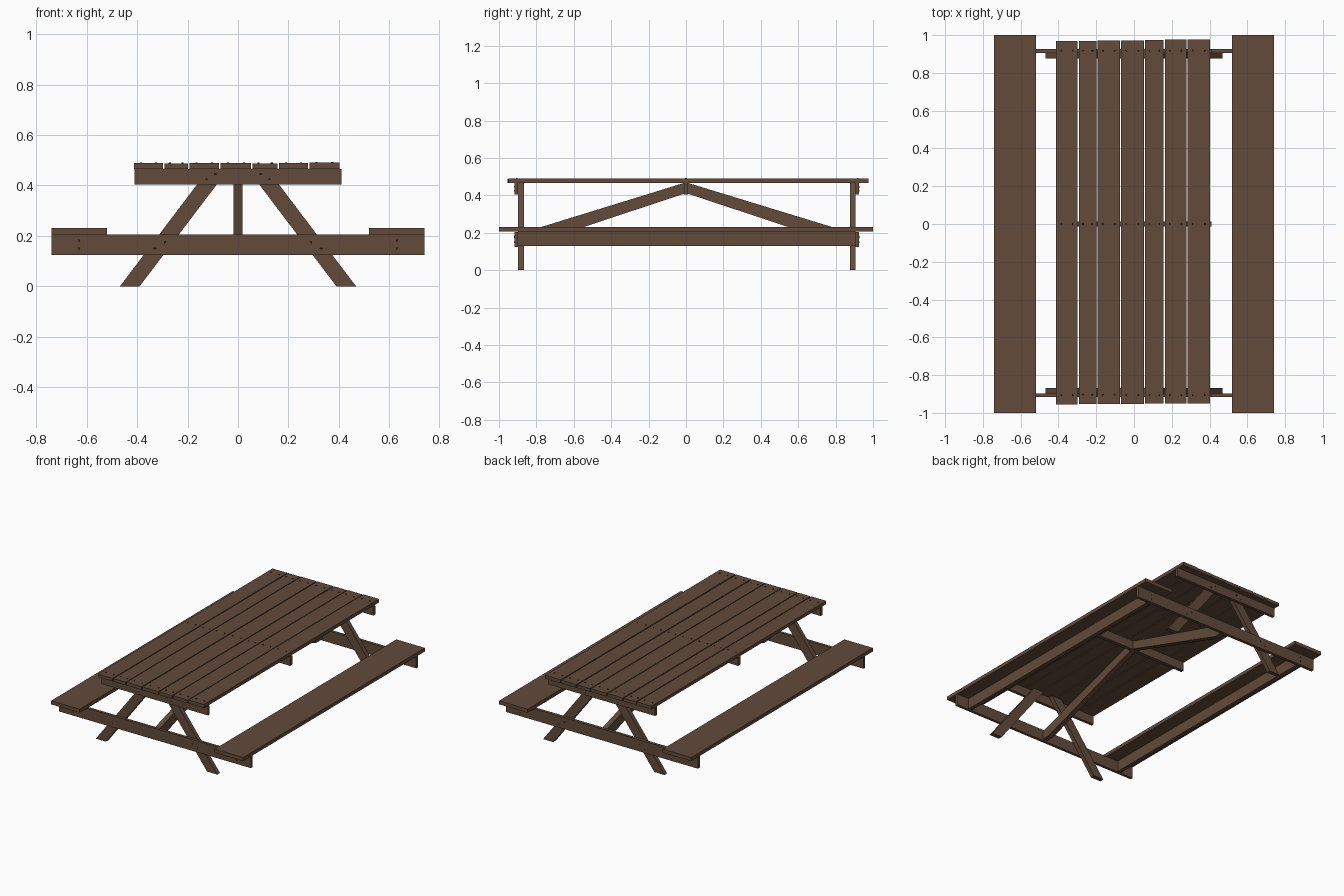
import bpy, bmesh, math, random
from mathutils import Matrix

if "Cube" in bpy.data.objects:
    bpy.data.objects.remove(bpy.data.objects["Cube"])

random.seed(4)


def material(name, rgb):
    m = bpy.data.materials.new(name)
    m.diffuse_color = (*rgb, 1)
    m.use_nodes = True
    m.node_tree.nodes["Principled BSDF"].inputs["Base Color"].default_value = m.diffuse_color
    return m


wood = material("brown_wood", (0.122, 0.070, 0.043))
iron = material("dark_iron", (0.022, 0.016, 0.013))


def finish(name, bm, mat):
    bmesh.ops.recalc_face_normals(bm, faces=bm.faces)
    mesh = bpy.data.meshes.new(name)
    bm.to_mesh(mesh)
    bm.free()
    mesh.materials.append(mat)
    ob = bpy.data.objects.new(name, mesh)
    bpy.context.collection.objects.link(ob)
    return ob


def prism(name, profile, axis, lo, hi):
    """Extrude a 2D profile along x (profile is y,z) or along y (profile is x,z)."""
    bm = bmesh.new()

    def place(p, d):
        return (d, p[0], p[1]) if axis == "x" else (p[0], d, p[1])

    a = [bm.verts.new(place(p, lo)) for p in profile]
    b = [bm.verts.new(place(p, hi)) for p in profile]
    bm.faces.new(a)
    bm.faces.new(b[::-1])
    n = len(a)
    for i in range(n):
        bm.faces.new((a[i], b[i], b[(i + 1) % n], a[(i + 1) % n]))
    return finish(name, bm, wood)


def board(name, x0, x1, y0, y1, z0, z1):
    return prism(name, [(x0, z0), (x1, z0), (x1, z1), (x0, z1)], "y", y0, y1)


def nails(name, points, along_y=False):
    """Small flat nail heads centred on the given points."""
    bm = bmesh.new()
    turn = Matrix.Rotation(math.pi / 2, 4, "X") if along_y else Matrix()
    for p in points:
        bmesh.ops.create_cone(bm, cap_ends=True, segments=8, radius1=0.005,
                              radius2=0.004, depth=0.005,
                              matrix=Matrix.Translation(p) @ turn)
    return finish(name, bm, iron)


# Table top planks of uneven width and length, with narrow gaps
edges = [-0.415, -0.295, -0.195, -0.072, 0.055, 0.16, 0.28, 0.405]
top_nails = []
for i, (a, b) in enumerate(zip(edges, edges[1:])):
    lift = random.uniform(-0.0015, 0.0015)
    board(f"table_plank_{i + 1}", a + 0.003, b - 0.003,
          -0.955 + 0.001 * i, 0.968 + 0.0015 * i, 0.466, 0.489 + lift)
    for y in (-0.905, 0.0, 0.918):
        for t in (0.25, 0.75):
            top_nails.append((a + (b - a) * t, y, 0.4895 + lift))
nails("table_top_nails", top_nails)

# Trestle frame at each end: outer boards, with legs on their inner side
for end, s, outer, joint, inner in (("front", -1, -0.916, -0.897, -0.867),
                                    ("back", 1, 0.926, 0.905, 0.876)):
    lo, hi = sorted((outer, joint))
    board(f"{end}_seat_beam", -0.74, 0.74, lo, hi, 0.125, 0.205)
    board(f"{end}_top_beam", -0.41, 0.41, lo, hi, 0.404, 0.466)
    lo, hi = sorted((joint, inner))
    for side, k in (("left", -1), ("right", 1)):
        prism(f"{end}_{side}_leg",
              [(k * 0.39, 0), (k * 0.468, 0), (k * 0.115, 0.466), (k * 0.037, 0.466)],
              "y", lo, hi)
    points = []
    for k in (-1, 1):
        points += [(k * 0.63, outer, 0.15), (k * 0.63, outer, 0.182),
                   (k * 0.29, outer, 0.175), (k * 0.33, outer, 0.15),
                   (k * 0.09, outer, 0.445), (k * 0.125, outer, 0.425)]
    nails(f"{end}_frame_nails", points, along_y=True)

# Centre cleat under the top
board("centre_cleat", -0.41, 0.41, -0.012, 0.012, 0.404, 0.466)

# Diagonal braces from the centre cleat down to the seat beams
for end, s, reach in (("front", -1, 0.897), ("back", 1, 0.905)):
    prism(f"{end}_brace",
          [(s * 0.012, 0.466), (s * 0.012, 0.408), (s * 0.835, 0.136),
           (s * reach, 0.136), (s * reach, 0.193)],
          "x", -0.018, 0.018)

# Benches, each with a stiffening rail on edge beneath
for side, k in (("left", -1), ("right", 1)):
    x0, x1 = sorted((k * 0.52, k * 0.74))
    board(f"{side}_bench_seat", x0, x1, -1, 1, 0.206, 0.231)
    board(f"{side}_bench_rail", k * 0.63 - 0.014, k * 0.63 + 0.014,
          -0.897, 0.905, 0.13, 0.206)
